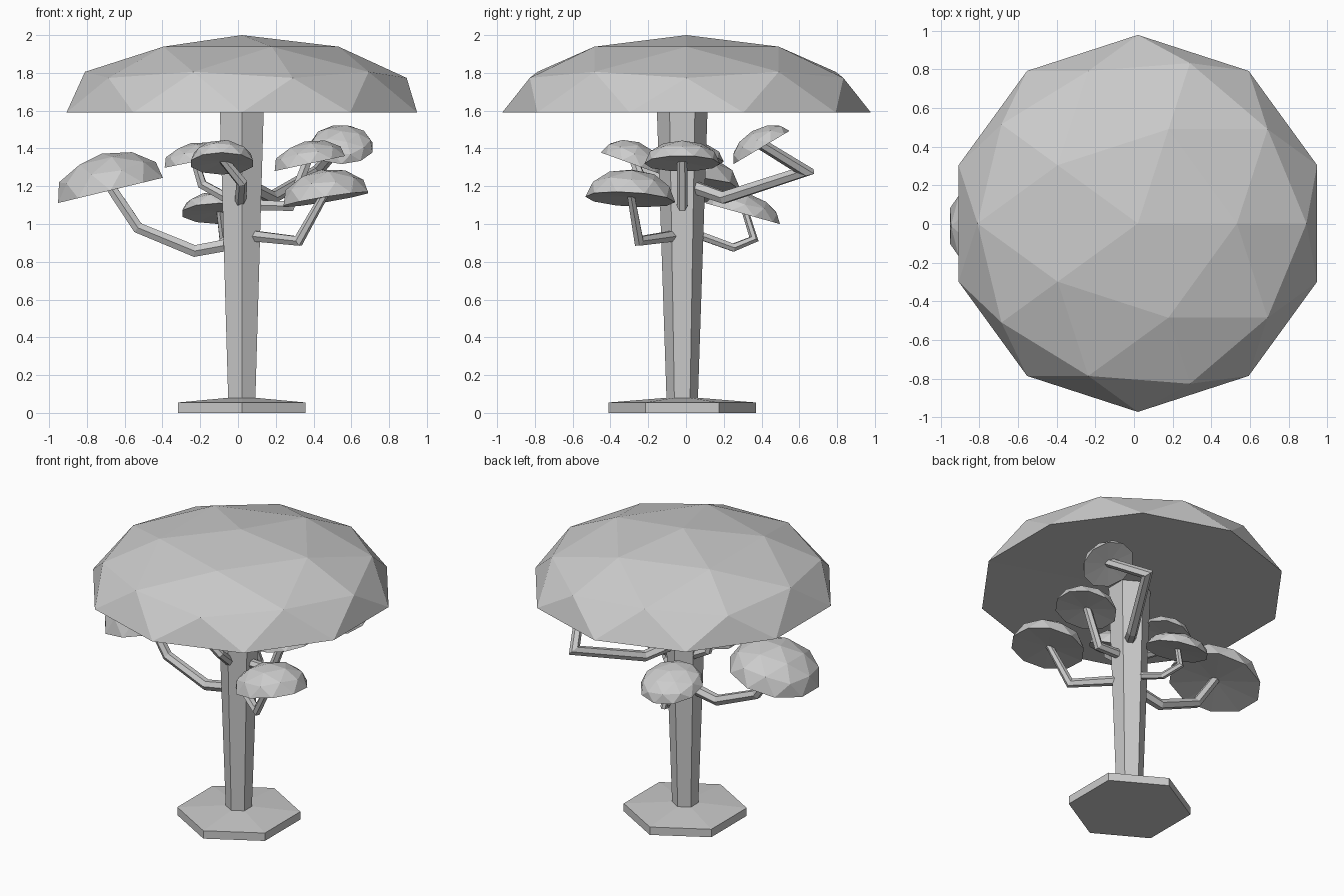
import bpy, bmesh, math
from mathutils import Vector

if "Cube" in bpy.data.objects:
    bpy.data.objects.remove(bpy.data.objects["Cube"])


def finish(bm, name):
    bmesh.ops.recalc_face_normals(bm, faces=bm.faces)
    mesh = bpy.data.meshes.new(name)
    bm.to_mesh(mesh)
    bm.free()
    ob = bpy.data.objects.new(name, mesh)
    bpy.context.collection.objects.link(ob)
    return ob


def skin(bm, rings):
    n = len(rings[0])
    for a, b in zip(rings, rings[1:]):
        for i in range(n):
            j = (i + 1) % n
            bm.faces.new((a[i], a[j], b[j], b[i]))
    bm.faces.new(rings[0][::-1])
    bm.faces.new(rings[-1])


def lathe(name, center, profile, sides=6):
    """Stack of polygon rings with a corner facing +y."""
    bm = bmesh.new()
    rings = []
    for r, z in profile:
        angles = [math.pi / 2 + math.tau * i / sides for i in range(sides)]
        rings.append([bm.verts.new((center[0] + r * math.cos(a),
                                    center[1] + r * math.sin(a), z)) for a in angles])
    skin(bm, rings)
    return finish(bm, name)


def branch(name, points, r0, r1, sides=6):
    """Tapered, bent limb with mitred joints."""
    pts = [Vector(p) for p in points]
    dirs = [(b - a).normalized() for a, b in zip(pts, pts[1:])]
    side = dirs[0].cross(Vector((0, 0, 1))).normalized()
    up = side.cross(dirs[0])
    bm = bmesh.new()
    rings = []
    for k, p in enumerate(pts):
        d_in = dirs[max(k - 1, 0)]
        d_out = dirs[min(k, len(dirs) - 1)]
        plane = (d_in + d_out).normalized()
        r = r0 + (r1 - r0) * k / (len(pts) - 1)
        ring = []
        for i in range(sides):
            a = math.tau * i / sides
            off = (side * math.cos(a) + up * math.sin(a)) * r
            # slide along the incoming direction onto the mitre plane
            off -= d_in * (off.dot(plane) / d_in.dot(plane))
            if off.length > 1.6 * r:
                off *= 1.6 * r / off.length
            ring.append(bm.verts.new(p + off))
        rings.append(ring)
        turn = d_in.rotation_difference(d_out)
        side, up = turn @ side, turn @ up
    skin(bm, rings)
    return finish(bm, name)


def canopy(name, center, radius, height, normal=(0, 0, 1), dent=0.08):
    """Faceted half dome, slightly hollow underneath."""
    bm = bmesh.new()
    bmesh.ops.create_icosphere(bm, subdivisions=2, radius=1)
    bmesh.ops.delete(bm, geom=[v for v in bm.verts if v.co.z < -0.01], context='VERTS')
    rim = [e for e in bm.edges if e.is_boundary]
    hub = bm.verts.new((0, 0, dent))
    for e in rim:
        bm.faces.new((e.verts[0], e.verts[1], hub))
    turn = Vector((0, 0, 1)).rotation_difference(Vector(normal).normalized())
    for v in bm.verts:
        v.co = turn @ Vector((v.co.x * radius, v.co.y * radius, v.co.z * height))
        v.co += Vector(center)
    return finish(bm, name)


# Base, trunk and main canopy
lathe("base", (0.02, -0.02), [(0.39, 0), (0.39, 0.055), (0.083, 0.08)])
lathe("trunk", (0.02, -0.02), [(0.083, 0.07), (0.135, 1.63)])
canopy("main_canopy", (0.02, 0.003, 1.59), 0.976, 0.41, dent=0.03)

# Side branches: path, start and end radius, canopy radius, height, normal
limbs = {
    "left": ([(0, -0.02, 0.9), (-0.23, -0.02, 0.857), (-0.53, -0.02, 0.98), (-0.675, -0.01, 1.178)],
             0.037, 0.03, 0.3, 0.2, (-0.234, 0, 0.972)),
    "front_right": ([(0.05, -0.04, 0.94), (0.32, -0.25, 0.91), (0.465, -0.295, 1.13)],
                    0.033, 0.022, 0.238, 0.16, (-0.16, 0.06, 0.98)),
    "front": ([(0.01, -0.05, 1.07), (0.02, -0.23, 1.22), (-0.085, -0.29, 1.32)],
              0.032, 0.025, 0.172, 0.12, (0, 0.34, 0.94)),
    "right": ([(0.06, -0.02, 1.1), (0.275, -0.02, 1.095), (0.38, -0.02, 1.32)],
              0.032, 0.026, 0.2, 0.12, (-0.21, 0, 0.98)),
    "back_right": ([(0.06, 0.03, 1.2), (0.18, 0.2, 1.14), (0.42, 0.63, 1.28), (0.548, 0.4, 1.405)],
                   0.037, 0.03, 0.172, 0.1, (0, -0.51, 0.86)),
    "back": ([(0.01, 0.03, 0.955), (-0.03, 0.25, 0.875), (-0.08, 0.36, 0.92), (-0.1, 0.3, 1.055)],
             0.025, 0.018, 0.205, 0.11, (0, 0.27, 0.96)),
    "back_left": ([(-0.01, 0.0, 1.11), (-0.19, 0.03, 1.21), (-0.23, 0.03, 1.33)],
                  0.03, 0.022, 0.17, 0.1, (-0.2, 0, 0.98)),
}
for key, (path, r0, r1, rad, h, nrm) in limbs.items():
    end = Vector(path[-1])
    tip = end + Vector(nrm).normalized() * 0.03
    branch(key + "_branch", path[:-1] + [tuple(tip)], r0, r1)
    canopy(key + "_canopy", end, rad, h, nrm)
